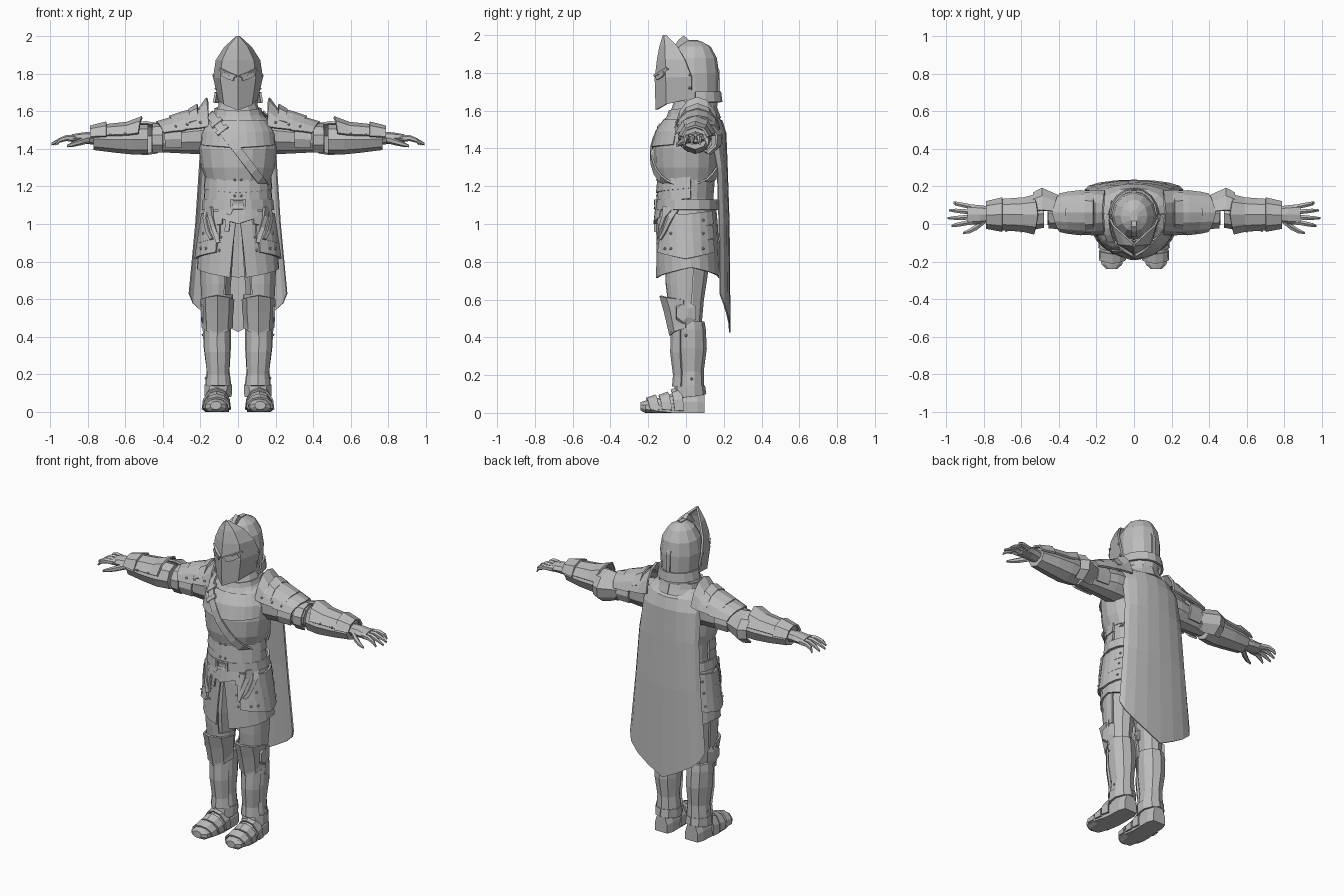
import bpy, bmesh, math
from mathutils import Vector
from mathutils.bvhtree import BVHTree

PI = math.pi
steel = bpy.data.materials.new("steel_grey")
steel.diffuse_color = (0.5, 0.5, 0.5, 1)


def make(name, verts, faces, thick=0.0, mirror=False):
    """Mesh object with optional thickness and left/right mirroring."""
    me = bpy.data.meshes.new(name)
    me.from_pydata(verts, [], faces)
    bm = bmesh.new()
    bm.from_mesh(me)
    bmesh.ops.recalc_face_normals(bm, faces=bm.faces)
    bm.to_mesh(me)
    bm.free()
    me.materials.append(steel)
    ob = bpy.data.objects.new(name, me)
    bpy.context.collection.objects.link(ob)
    if thick:
        m = ob.modifiers.new("thickness", 'SOLIDIFY')
        m.thickness, m.offset = thick, 0
    if mirror:
        m = ob.modifiers.new("mirror", 'MIRROR')
        m.use_clip = False
        m.merge_threshold = 0.0001
    return ob


def shell(name, axis, rings, n=12, arc=None, trim=0.0, thick=0.012, mirror=False):
    """Loft elliptical rings (pos, c1, c2, r1, r2[, dip]) along an axis.
    An arc gives an open plate; dip moves its middle into a point."""
    verts, faces = [], []
    cols = n if arc is None else n + 1
    for k, ring in enumerate(rings):
        p, c1, c2, r1, r2, dip = (tuple(ring) + (0,))[:6]
        for i in range(cols):
            if arc is None:
                a = 2 * PI * i / n
                q = p - dip * max(0, math.cos(a))
            else:
                start = arc[0] + trim * k / (len(rings) - 1)
                a = start + (arc[1] - start) * i / n
                q = p - dip * (1 - abs(2 * i / n - 1))
            s, c = r1 * math.sin(a), r2 * math.cos(a)
            verts.append({'z': (c1 + s, c2 - c, q), 'x': (q, c1 + s, c2 + c),
                          'y': (c1 + s, q, max(0, c2 + c))}[axis])
    for k in range(len(rings) - 1):
        for i in range(n):
            j = (i + 1) % cols
            faces.append((k * cols + i, k * cols + j, (k + 1) * cols + j, (k + 1) * cols + i))
    if arc is None:
        faces += [tuple(range(cols)), tuple(range(len(verts) - cols, len(verts)))]
        thick = 0
    return make(name, verts, faces, thick, mirror)


def surface(*obs):
    """Ray caster that returns the nearest outer hit on the given parts."""
    dg = bpy.context.evaluated_depsgraph_get()
    dg.update()
    trees = [BVHTree.FromObject(o, dg) for o in obs]

    def cast(origin, direction, lift=0.005):
        o, d = Vector(origin), Vector(direction).normalized()
        hits = [h for h in (t.ray_cast(o, d) for t in trees) if h[0]]
        if not hits:
            return None
        h = min(hits, key=lambda h: h[3])
        return h[0] - d * lift
    return cast


def ribbon(name, cast, path, w, thick=0.01, mirror=False):
    """Strap laid on the front of a surface along (x, z) points."""
    verts = []
    for i, (x, z) in enumerate(path):
        a, b = path[max(i - 1, 0)], path[min(i + 1, len(path) - 1)]
        d = Vector((b[0] - a[0], b[1] - a[1])).normalized()
        for s in (-w, w):
            px, pz = x - d.y * s, z + d.x * s
            verts.append(cast((px, -1, pz), (0, 1, 0)) or Vector((px, -0.12, pz)))
    faces = [(2 * i, 2 * i + 1, 2 * i + 3, 2 * i + 2) for i in range(len(path) - 1)]
    return make(name, verts, faces, thick, mirror)


def rivets(name, cast, spots, direction, mirror=True):
    """Small domed studs dropped onto a surface."""
    bm = bmesh.new()
    for s in spots:
        d = Vector(direction)
        p = cast(Vector(s) - d, d, 0.0)
        if p:
            g = bmesh.ops.create_icosphere(bm, subdivisions=1, radius=0.008)
            bmesh.ops.translate(bm, verts=g['verts'], vec=p)
    me = bpy.data.meshes.new("tmp")
    bm.to_mesh(me)
    bm.free()
    return make(name, [v.co[:] for v in me.vertices], [p.vertices[:] for p in me.polygons], 0, mirror)


# ---- helmet
skull = shell("helmet_skull", 'z', [(1.62, 0, .055, .10, .11), (1.70, 0, .05, .112, .123), (1.80, 0, .045, .12, .13),
              (1.88, 0, .045, .108, .118), (1.94, 0, .045, .072, .085), (1.97, 0, .04, .02, .035)], 12)
visor = shell("visor", 'z', [(1.665, 0, .03, .10, .185, .06), (1.78, 0, .03, .127, .19, .01), (1.87, 0, -.005, .113, .143),
              (1.94, 0, -.045, .068, .09), (1.998, 0, -.105, .003, .012)], 4, (-PI / 2, PI / 2))
crest = [(-.07, 1.93), (-.04, 1.975), (-.012, 1.998), (.015, 1.975), (.065, 1.975), (.065, 1.96), (.105, 1.935),
         (.15, 1.88), (.178, 1.81), (.18, 1.70), (.16, 1.70), (.15, 1.81), (.08, 1.9)]
m = len(crest)
make("helmet_crest", [(s, y, z) for s in (-.012, .012) for y, z in crest],
     [tuple(range(m)), tuple(range(m, 2 * m))] + [(i, (i + 1) % m, (i + 1) % m + m, i + m) for i in range(m)])
shell("helmet_neck_guard", 'z', [(1.70, 0, .05, .118, .13), (1.645, 0, .05, .128, .137)], 8, (PI * .5, PI * 1.5))
face = surface(visor)
ribbon("eye_slit", face, [(.022, 1.772), (.055, 1.782), (.085, 1.80)], .011, .008, True)
ribbon("brow_ridge", face, [(.008, 1.785), (.05, 1.80), (.095, 1.825)], .006, .016, True)
rivets("visor_rivets", surface(skull, visor), [(.2, .02, 1.72), (.2, .02, 1.79)], (-1, 0, 0))

# ---- neck and torso
shell("neck_mail", 'z', [(1.54, 0, .03, .14, .12), (1.60, 0, .035, .115, .115), (1.66, 0, .04, .095, .10)], 12)
shell("gorget", 'z', [(1.56, 0, .03, .155, .15, .03), (1.60, 0, .035, .125, .13, .03), (1.63, 0, .035, .118, .12, .03)],
      12, (-PI, PI))
torso = shell("breastplate", 'z', [(1.235, 0, .005, .172, .155, .02), (1.30, 0, 0, .195, .17), (1.40, 0, 0, .208, .172),
              (1.48, 0, .01, .205, .16), (1.55, 0, .025, .175, .13), (1.59, 0, .035, .11, .105)], 16)
shell("upper_chest_plate", 'z', [(1.42, 0, 0, .205, .18, .015), (1.49, 0, .008, .195, .165), (1.55, 0, .02, .16, .135)],
      10, (-1.2, 1.2))
shell("abdomen", 'z', [(1.05, 0, .005, .17, .145), (1.14, 0, .005, .163, .14), (1.26, 0, .005, .172, .15)], 16)
for i, z in enumerate((1.19, 1.135)):
    shell("waist_lame_%d" % (i + 1), 'z', [(z, 0, .005, .178, .158, .025), (z + .06, 0, .005, .172, .152, .02)],
          10, (-1.7, 1.7))
chest = surface(torso)

# baldric wrapped around the torso in a tilted plane
N = Vector((1.3, 0, 1)).normalized()
verts = []
for i in range(28):
    a = 2 * PI * i / 28
    d = Vector((math.sin(a), -math.cos(a), -1.3 * math.sin(a)))
    for w in (-.022, .022):
        c = Vector((0, .01, 1.39)) + N * w
        verts.append(chest(c + d, -d, .018) or c + d * .16)
make("baldric", verts, [(2 * i, 2 * i + 1, (2 * i + 3) % 56, (2 * i + 2) % 56) for i in range(28)], .01)
for k, (x, z) in enumerate(((-.115, 1.54), (-.085, 1.50))):
    ribbon("baldric_buckle_%d" % k, lambda o, d: chest(o, d, .028), [(x - .028, z - .022), (x + .028, z + .022)], .010)

# ---- belt, skirt and hip plates
skirt = shell("skirt", 'z', [(1.09, 0, .005, .172, .15), (1.0, 0, .005, .19, .158), (.88, 0, .008, .205, .162),
              (.715, 0, .01, .215, .166, -.055)], 10, (0, PI), .2, .01, True)
shell("belt", 'z', [(1.075, 0, .005, .186, .163), (1.13, 0, .005, .18, .16)], 16, (-PI, PI), 0, .014)
hips = [skirt]
for i, z in enumerate((1.0, .925, .85)):
    r = .192 + .011 * i
    hips.append(shell("tasset_%d" % (i + 1), 'z', [(z + .07, 0, .006, r, .16 + .004 * i, .02),
                (z, 0, .006, r + .012, .17 + .004 * i, .035)], 8, (.42 + .06 * i, 2.5), 0, .012, True))
hip = surface(*hips)
shell("fauld_front", 'z', [(1.08, 0, .005, .18, .163), (1.035, 0, .005, .185, .172, .035)], 6, (-.6, .6))
ribbon("hanging_strap", hip, [(.15, 1.09), (.145, 1.04), (.13, .98), (.105, .90)], .011, .014, True)
ribbon("hanging_strap_loop", hip, [(.165, 1.08), (.175, 1.03), (.16, .96), (.14, .92)], .008, .014, True)
ribbon("belt_tongue", lambda o, d: hip(o, d, .012), [(-.03, 1.09), (-.05, 1.05), (-.055, 1.0), (-.06, .96)], .012)
bk = surface(bpy.data.objects["belt"])
for z in (1.08, 1.125):
    ribbon("buckle_bar", bk, [(-.035, z), (0, z), (.035, z)], .007, .016)
ribbon("buckle_side", bk, [(.033, 1.075), (.033, 1.13)], .007, .016, True)
rivets("tasset_rivets", hip, [(.09, -.3, .93), (.15, -.3, .93), (.10, -.3, .86), (.17, -.3, .87)], (0, 1, 0))
rivets("hip_rivets", hip, [(.4, y, z) for y in (-.08, .09) for z in (1.02, .95, .87)], (-1, 0, 0))
rivets("waist_rivets", surface(torso, bpy.data.objects["waist_lame_1"], bpy.data.objects["waist_lame_2"]),
       [(.018, -.5, z) for z in (1.235, 1.15)], (0, 1, 0))

# ---- cape
shell("cape", 'z', [(1.60, 0, .05, .135, .10, .03), (1.555, 0, .06, .185, .13, .01), (1.48, 0, .13, .195, .08),
      (1.30, 0, .165, .205, .052), (1.0, 0, .175, .225, .052), (.63, 0, .18, .26, .052, .205)],
      8, (PI / 2, PI * 1.5), 0, .008)

# ---- legs
thigh = shell("thigh", 'z', [(.95, .10, .015, .085, .11), (.75, .11, .01, .082, .108), (.60, .11, .01, .07, .085),
              (.46, .11, .012, .058, .07)], 10, mirror=True)
shell("thigh_plate", 'z', [(.80, .113, .005, .085, .112), (.68, .113, .002, .08, .104), (.585, .113, 0, .075, .09)],
      6, (-.5, 1.9), mirror=True)
greave = shell("greave", 'z', [(.485, .112, .018, .075, .08, -.02), (.44, .112, .02, .08, .085), (.34, .11, .02, .076, .09),
               (.22, .106, .022, .064, .072), (.135, .105, .022, .074, .075)], 10, mirror=True)
shell("greave_front_plate", 'z', [(.46, .112, .012, .07, .085), (.32, .11, .012, .07, .09), (.20, .106, .012, .06, .075),
      (.14, .105, .01, .068, .078)], 4, (-1.1, 1.1), mirror=True)
shell("knee_cap", 'z', [(.60, .11, -.01, .085, .125, -.02), (.55, .11, -.005, .082, .105, .02),
      (.465, .11, 0, .074, .085, .045)], 4, (-1.55, 1.55), mirror=True)
shell("knee_upper_lame", 'z', [(.625, .11, .005, .078, .098), (.56, .11, .005, .08, .10)], 6, (-1.6, 1.6), mirror=True)
shell("knee_lower_lame", 'z', [(.52, .11, .005, .078, .09), (.45, .11, .005, .078, .088, .04)], 4, (-1.5, 1.5), mirror=True)
shell("knee_wing", 'x', [(.185, .0, .53, .06, .07), (.198, -.02, .53, .035, .045)], 6, mirror=True)
rivets("leg_rivets", surface(thigh, greave), [(.4, .0, .66), (.4, .0, .41), (.4, .03, .18)], (-1, 0, 0))

# ---- feet
shell("foot", 'y', [(-.24, .118, .035, .03, .022), (-.215, .118, .03, .058, .035), (-.14, .116, .025, .07, .055),
      (-.07, .112, .02, .066, .085), (-.03, .108, .02, .062, .12), (.06, .106, .02, .06, .13), (.098, .106, .02, .045, .10)],
      10, mirror=True)
for i, (y, r) in enumerate(((-.19, .05), (-.125, .065), (-.06, .094))):
    shell("foot_lame_%d" % (i + 1), 'y', [(y, .115, .025, .068 + .003 * i, r, .02), (y + .05, .113, .025, .069, r + .018, .02)],
          6, (-1.7, 1.7), 0, .01, True)
shell("ankle_band", 'z', [(.145, .105, .02, .072, .075), (.10, .106, .02, .07, .082, .03)], 10, (-PI, PI), mirror=True)

# ---- arms
shell("upper_arm", 'x', [(.14, .05, 1.47, .10, .10), (.24, .055, 1.465, .092, .092), (.36, .055, 1.455, .075, .076),
      (.46, .055, 1.45, .062, .066)], 10, mirror=True)
shell("arm_plate", 'x', [(.30, .055, 1.46, .092, .088), (.385, .055, 1.457, .088, .086, -.02)], 8, (-2.2, 2.2), mirror=True)
shell("elbow_band", 'x', [(.40, .055, 1.452, .08, .078), (.455, .058, 1.45, .078, .078)], 8, (-2.6, 2.6), mirror=True)
shell("elbow_guard", 'x', [(.43, .06, 1.45, .075, .082, .06), (.49, .06, 1.45, .13, .092), (.535, .06, 1.45, .105, .088)],
      4, (.1, 2.6), mirror=True)
vamb = shell("vambrace", 'x', [(.48, .055, 1.45, .075, .078), (.56, .05, 1.45, .085, .08), (.66, .05, 1.45, .08, .07),
             (.77, .048, 1.452, .066, .058)], 8, mirror=True)
shell("vambrace_fin", 'x', [(.53, .05, 1.45, .105, .118, .02), (.59, .05, 1.45, .09, .088), (.70, .05, 1.45, .082, .076)],
      4, (-1.3, 1.3), mirror=True)
shell("wrist_fin", 'x', [(.70, .05, 1.45, .088, .09), (.785, .048, 1.452, .07, .066)], 4, (-1.4, 1.4), mirror=True)
rivets("arm_rivets", surface(vamb, bpy.data.objects["vambrace_fin"]), [(.60, -.5, 1.48), (.68, -.5, 1.475)], (0, 1, 0))

# ---- pauldrons with raised inner collars
shell("pauldron_inner", 'x', [(.155, .06, 1.475, .115, .195, -.01), (.205, .06, 1.48, .118, .135), (.29, .06, 1.475, .115, .12),
      (.335, .06, 1.47, .108, .10, -.03)], 6, (-1.35, 1.35), mirror=True)
shell("pauldron_fin", 'x', [(.215, .06, 1.48, .11, .155), (.26, .06, 1.48, .118, .128)], 4, (-1.1, 1.1), mirror=True)
paul = shell("pauldron_outer", 'x', [(.28, .06, 1.47, .118, .125), (.35, .06, 1.47, .11, .095), (.395, .06, 1.468, .10, .072, -.04)],
             6, (-1.35, 1.35), mirror=True)
rivets("pauldron_rivets", surface(paul, bpy.data.objects["pauldron_inner"]),
       [(.2, -.5, 1.54), (.27, -.5, 1.53), (.33, -.5, 1.52)], (0, 1, 0))

# ---- hands
shell("palm", 'x', [(.76, .05, 1.455, .042, .034), (.82, .05, 1.458, .05, .030), (.885, .05, 1.455, .056, .022)], 8, mirror=True)
for i, (y, tip, spread) in enumerate(((.012, .97, -.022), (.037, .993, -.006), (.063, .985, .01), (.09, .96, .024))):
    shell("finger_%d" % (i + 1), 'x', [(.86, y, 1.455, .015, .018), (.915, y + spread * .5, 1.457, .014, .016),
          (.95, y + spread * .8, 1.445, .012, .013), (tip, y + spread, 1.425, .006, .007)], 6, mirror=True)
shell("thumb", 'x', [(.79, .02, 1.45, .018, .02), (.835, -.015, 1.437, .019, .018), (.875, -.038, 1.425, .014, .014),
      (.91, -.048, 1.415, .006, .007)], 6, mirror=True)
